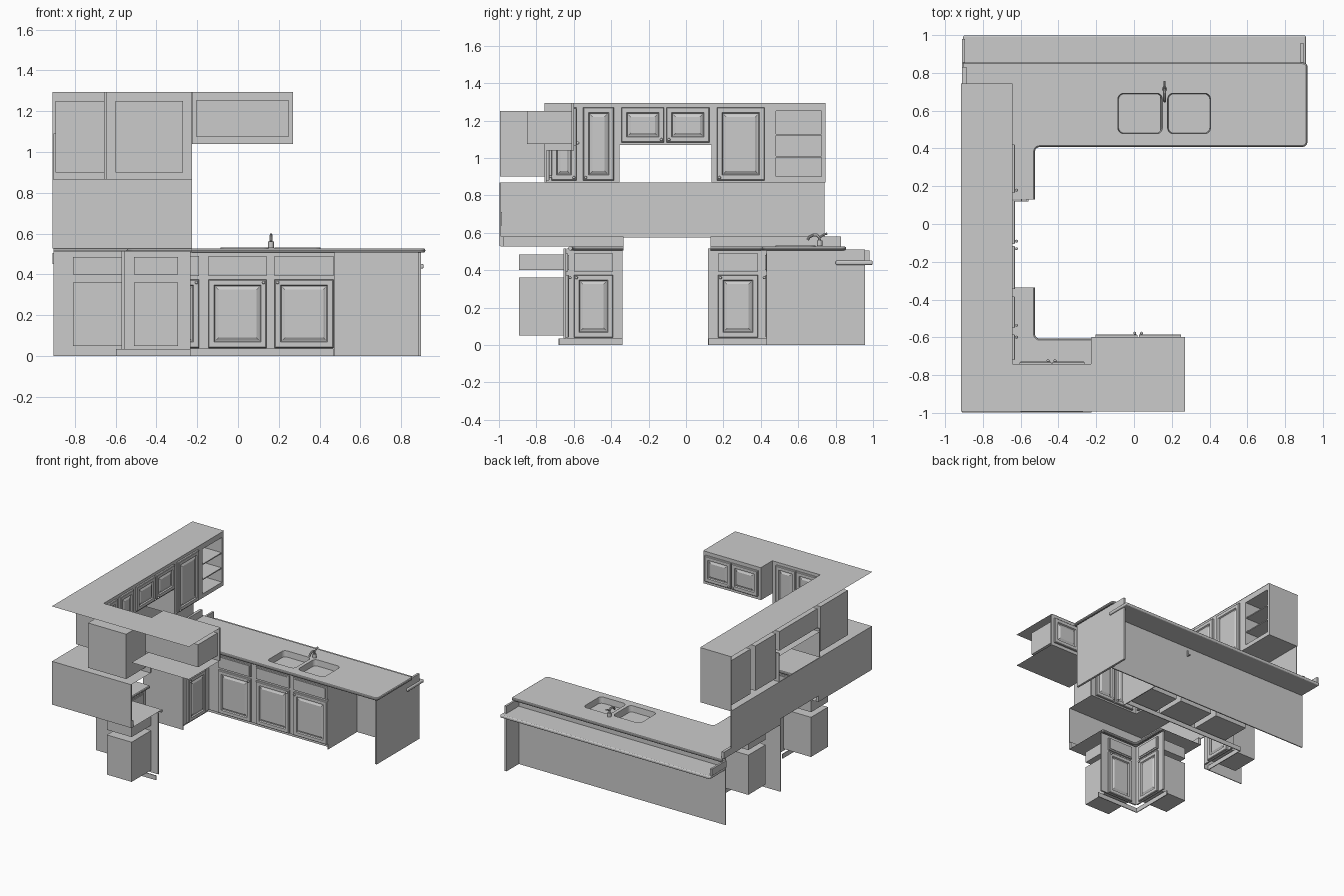
import bpy, bmesh, math
from mathutils import Vector

if "Cube" in bpy.data.objects:
    bpy.data.objects.remove(bpy.data.objects["Cube"])

# ---------- helpers ----------
def mesh(name, verts, faces, smooth=False):
    me = bpy.data.meshes.new(name)
    me.from_pydata([tuple(v) for v in verts], [], faces)
    bm = bmesh.new(); bm.from_mesh(me)
    bmesh.ops.recalc_face_normals(bm, faces=bm.faces)
    bm.to_mesh(me); bm.free()
    if smooth:
        me.shade_smooth()
    ob = bpy.data.objects.new(name, me)
    bpy.context.collection.objects.link(ob)
    return ob

FACES = [(0, 1, 3, 2), (4, 6, 7, 5), (0, 4, 5, 1), (2, 3, 7, 6), (0, 2, 6, 4), (1, 5, 7, 3)]

def box(name, x0, x1, y0, y1, z0, z1):
    return mesh(name, [(x, y, z) for x in (x0, x1) for y in (y0, y1) for z in (z0, z1)], FACES)

def plane(name, x0, x1, y0, y1, z):
    return mesh(name, [(x0, y0, z), (x1, y0, z), (x1, y1, z), (x0, y1, z)], [(0, 1, 2, 3)])

def fillet(pts, closed=True):
    """(x, y, r) corners -> 2D points with rounded corners"""
    out, n = [], len(pts)
    for i, (x, y, r) in enumerate(pts):
        p = Vector((x, y))
        if r == 0 or (not closed and i in (0, n - 1)):
            out.append(p); continue
        a = p + (Vector(pts[i - 1][:2]) - p).normalized() * r
        b = p + (Vector(pts[(i + 1) % n][:2]) - p).normalized() * r
        c = a + b - p
        for k in range(7):
            t = k / 6 * math.pi / 2
            out.append(c + (a - c) * math.cos(t) + (b - c) * math.sin(t))
    return out

def rrect(x0, x1, y0, y1, r):
    return fillet([(x0, y0, r), (x1, y0, r), (x1, y1, r), (x0, y1, r)])

def curve_mesh(name, loops, z, closed=True, pipe=0, fill=True):
    cu = bpy.data.curves.new(name, 'CURVE')
    cu.dimensions = '2D' if fill else '3D'
    if fill:
        cu.fill_mode = 'FRONT'
    cu.bevel_depth, cu.bevel_resolution, cu.use_fill_caps = pipe, 3, pipe > 0
    for loop in loops:
        sp = cu.splines.new('POLY')
        sp.points.add(len(loop) - 1)
        for q, p in zip(sp.points, loop):
            q.co = (p[0], p[1], p[2] if len(p) > 2 else 0, 1)
        sp.use_cyclic_u = closed
    ob = bpy.data.objects.new(name, cu)
    bpy.context.collection.objects.link(ob)
    ob.location.z = z
    bpy.ops.object.select_all(action='DESELECT')
    ob.select_set(True)
    bpy.context.view_layer.objects.active = ob
    bpy.ops.object.convert(target='MESH')
    if pipe:
        bpy.ops.object.shade_smooth_by_angle()
    return bpy.context.object

def cyl(name, p, r, d, axis='z', seg=16):
    bm = bmesh.new()
    bmesh.ops.create_cone(bm, cap_ends=True, segments=seg, radius1=r, radius2=r, depth=d)
    me = bpy.data.meshes.new(name); bm.to_mesh(me); bm.free()
    ob = bpy.data.objects.new(name, me); ob.location = p
    bpy.context.collection.objects.link(ob)
    return ob

class Face:
    """A cabinet front: u runs along it, n points out of it"""
    def __init__(self, name, facing, pos):
        self.name, self.facing, self.pos = name, facing, pos

    def P(self, u, n, z):
        if self.facing == '+x':
            return (self.pos + n, u, z)
        return (u, self.pos + (n if self.facing == '+y' else -n), z)

    def box(self, part, u0, u1, n0, n1, z0, z1, open_front=False):
        v = [self.P(u, n, z) for u in (u0, u1) for n in (n0, n1) for z in (z0, z1)]
        return mesh(self.name + '_' + part, v, FACES[:3] + FACES[4:] if open_front else FACES)

    def frame(self, u0, u1, z0, z1):
        self.box('frame', u0, u1, -0.012, 0, z0, z1)

    def cavity(self, u0, u1, z0, z1, shelves=()):
        self.box('interior', u0, u1, -0.25, 0, z0, z1, True)
        for s in shelves:
            self.box('shelf', u0, u1, -0.25, -0.005, s - .004, s + .004)

    def door(self, u0, u1, z0, z1, knob=None, rail=0.028):
        # nested rings: outer slab, flat rail, groove, raised field
        rings = [(0, 0), (0, .012), (.004, .016), (rail, .016), (rail + .005, .007),
                 (rail + .010, .007), (rail + .022, .014)]
        v, f = [], []
        for d, n in rings:
            v += [self.P(u0 + d, n, z0 + d), self.P(u1 - d, n, z0 + d),
                  self.P(u1 - d, n, z1 - d), self.P(u0 + d, n, z1 - d)]
        for i in range(len(rings) - 1):
            f += [(4*i + k, 4*i + (k+1) % 4, 4*i + 4 + (k+1) % 4, 4*i + 4 + k) for k in range(4)]
        f += [tuple(range(len(v) - 4, len(v))), (3, 2, 1, 0)]
        mesh(self.name + '_door', v, f)
        if knob:
            bm = bmesh.new()
            bmesh.ops.create_uvsphere(bm, u_segments=10, v_segments=6, radius=.008)
            me = bpy.data.meshes.new('knob'); bm.to_mesh(me); bm.free(); me.shade_smooth()
            ob = bpy.data.objects.new('knob', me)
            ob.location = self.P(knob[0], .022, knob[1])
            bpy.context.collection.objects.link(ob)

    def drawer(self, u0, u1, z0, z1):
        self.box('drawer', u0, u1, 0, .012, z0, z1)
        self.box('drawer_field', u0 + .01, u1 - .01, .012, .017, z0 + .01, z1 - .01)

    def base_unit(self, u0, u1, knob_right=True):
        self.door(u0, u1, .04, .375, (u1 - .014 if knob_right else u0 + .014, .36))
        self.drawer(u0, u1, .392, .49)
        self.cavity(u0, u1, .05, .36)
        self.cavity(u0, u1, .40, .485)

TOP, LOW = 1.295, .868

# ---------- upper cabinets, left wall ----------
L = Face('upper_left', '+x', -.645)
L.frame(-.745, -.36, LOW, TOP)
L.frame(-.36, .14, 1.07, TOP)
L.frame(.14, .48, LOW, TOP)
for u0, u1, z0, z1 in [(.48, .74, LOW, .9), (.48, .74, 1.25, TOP), (.725, .74, .9, 1.25)]:
    L.frame(u0, u1, z0, z1)
for u0, u1, z0, right in [(-.72, -.585, .88, 1), (-.55, -.385, .88, 0), (-.345, -.117, 1.083, 1),
                          (-.105, .125, 1.083, 0), (.165, .42, .88, 0)]:
    L.door(u0, u1, z0, 1.27, (u1 - .014 if right else u0 + .014, z0 + .015))
for u0, u1, z0 in [(-.72, -.385, .9), (-.345, .125, 1.1), (.165, .42, .9)]:
    L.cavity(u0, u1, z0, 1.25)
L.cavity(.48, .725, .9, 1.25, (1.007, 1.125))
box('upper_end_panel', -.91, -.645, .735, .745, LOW, TOP)
for y in (-.36, .14):
    box('hood_side_panel', -.905, -.645, y - .004, y + .004, LOW, 1.09)

# ---------- upper cabinets, front wall, and the deep one above the fridge ----------
F = Face('upper_front', '+y', -.745)
F.frame(-.645, -.225, LOW, TOP)
F.door(-.605, -.438, .88, 1.27, (-.455, .9))
F.door(-.432, -.262, .88, 1.27, (-.418, .9))
F.cavity(-.6, -.27, .9, 1.25, (1.007, 1.125))
G = Face('fridge_upper', '+y', -.6)
G.frame(-.225, .27, 1.04, TOP)
G.door(-.205, .018, 1.065, 1.265, (.004, 1.08))
G.door(.026, .25, 1.065, 1.265, (.04, 1.08))
G.cavity(-.205, .25, 1.075, 1.252)
box('fridge_upper_side', -.228, -.222, -.745, -.6, 1.04, TOP)

# top and bottom sheets
TOPS = [(-.915, -.74), (-.225, -.74), (-.225, -.597), (.27, -.597), (.27, -.993), (-.915, -.993)]
mesh('upper_top_sheet', [(-.915, .745, TOP), (-.642, .745, TOP), (-.642, -.742, TOP)] +
     [(x, y, TOP) for x, y in TOPS[1:]], [tuple(range(8))])
plane('fridge_upper_bottom', -.225, .27, -.993, -.6, 1.04)
plane('front_upper_bottom', -.645, -.225, -.993, -.745, LOW)
plane('corner_upper_bottom', -.91, -.645, -.993, -.36, LOW)
plane('hood_bottom', -.91, -.645, -.36, .14, 1.07)
plane('left_upper_bottom', -.91, -.645, .14, .745, LOW)

# ---------- wall panels and low splashes ----------
box('left_wall_panel', -.91, -.903, -.993, .74, .575, LOW)
box('front_wall_panel', -.91, -.225, -.997, -.99, .53, LOW)
box('left_splash_a', -.91, -.888, -.99, -.335, .528, .58)
box('left_splash_b', -.91, -.888, .13, .83, .528, .58)
box('front_splash', -.905, -.225, -.992, -.972, .528, .58)
box('outlet_plate', -.903, -.898, -.785, -.745, .6, .67)
box('front_outlet_plate', -.5, -.46, -.99, -.985, .64, .71)

# ---------- base cabinets ----------
B = Face('base_left', '+x', -.558)
for u0, u1 in [(-.64, -.34), (.12, .44)]:
    B.frame(u0, u1, .035, .515)
    B.box('toe', u0 - .04 * (u0 < 0), u1 + .04 * (u1 > 0), -.04, -.034, 0, .035)
B.base_unit(-.6, -.39, False)
B.base_unit(.17, .385, False)
box('range_side_panel', -.905, -.558, .118, .124, 0, .515)
C = Face('base_front', '+y', -.642)
C.frame(-.558, -.232, .035, .515)
C.box('toe', -.595, -.232, -.04, -.034, 0, .035)
C.base_unit(-.51, -.295)
I = Face('base_sink', '-y', .44)
I.frame(-.558, .472, .035, .515)
I.box('toe', -.595, .472, -.04, -.034, 0, .035)
for u0, u1, right in [(-.47, -.19, 1), (-.145, .14, 1), (.18, .468, 0)]:
    I.base_unit(u0, u1, right)
box('dishwasher_side', .466, .472, .44, .8, 0, .515)
box('peninsula_end_panel', .882, .898, .43, .957, 0, .51)
box('peninsula_back_panel', -.905, .885, .797, .805, 0, .52)
box('bar_bracket', .17, .18, .805, .815, .36, .4)
box('bar_bracket_foot', .17, .18, .805, .835, .355, .363)

# ---------- counters ----------
sink_hole = rrect(-.09, .41, .475, .70, .025)
main = [(-.905, .13, 0), (-.535, .13, 0), (-.535, .418, .035), (.908, .418, .02),
        (.908, .845, .015), (-.905, .845, 0)]
corner = [(-.905, -.335, 0), (-.535, -.335, 0), (-.535, -.618, .035), (-.225, -.618, 0),
          (-.225, -.993, 0), (-.905, -.993, 0)]
curve_mesh('main_counter', [fillet(main), sink_hole], .528)
curve_mesh('corner_counter', [fillet(corner)], .528)
curve_mesh('main_counter_nosing', [[(p.x, p.y, 0) for p in fillet(main[1:], False)]],
           .517, False, .011, False)
curve_mesh('corner_counter_nosing', [[(p.x, p.y, 0) for p in fillet(corner[1:4], False)]],
           .517, False, .011, False)

# bar ledge behind the sink run
ledge = box('bar_ledge', -.905, .91, .8, .998, .428, .452)
bev = ledge.modifiers.new('round', 'BEVEL'); bev.width, bev.segments = .008, 3
box('bar_splash', -.91, -.895, .8, .98, .452, .505)

# ---------- sink ----------
bowls = [(-.085, .15), (.178, .405)]
curve_mesh('sink_rim', [rrect(-.098, .418, .465, .708, .03)] +
           [rrect(a, b, .478, .692, .03) for a, b in bowls], .532)
for a, b in bowls:
    rings = [[(p.x, p.y, z) for p in rrect(a + d, b - d, .478 + d, .692 - d, .03)]
             for d, z in [(0, .532), (.006, .45), (.02, .435)]]
    n = len(rings[0])
    fs = [(r*n + k, r*n + (k+1) % n, r*n + n + (k+1) % n, r*n + n + k) for r in range(2) for k in range(n)]
    mesh('sink_bowl', sum(rings, []), fs + [tuple(range(2*n, 3*n))])
    cyl('sink_drain', ((a + b) / 2, .585, .436), .034, .006, seg=24)

# ---------- faucet ----------
cyl('faucet_base', (.162, .715, .545), .014, .03)
curve_mesh('faucet_spout', [[(.162, .715, .55), (.162, .712, .575), (.162, .70, .588), (.162, .68, .588),
                             (.162, .66, .578), (.162, .65, .562)]], 0, False, .008, False)
curve_mesh('faucet_handle', [[(.162, .715, .575), (.162, .735, .59), (.162, .755, .596)]],
           0, False, .006, False)
